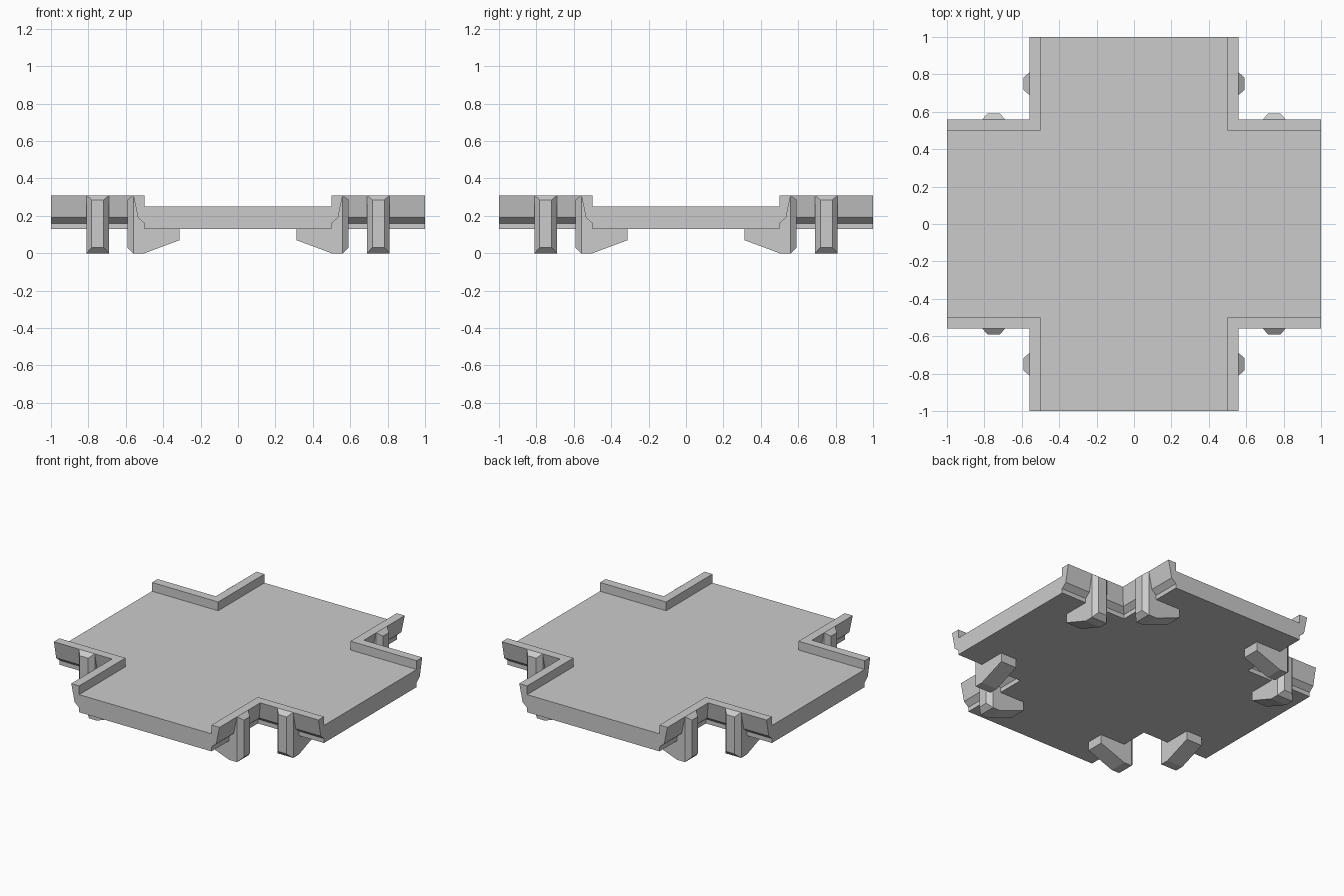
import bpy, bmesh
from math import pi
from mathutils import Matrix

if "Cube" in bpy.data.objects:
    bpy.data.objects.remove(bpy.data.objects["Cube"])


def finish(bm, name):
    bmesh.ops.recalc_face_normals(bm, faces=bm.faces)
    mesh = bpy.data.meshes.new(name)
    bm.to_mesh(mesh)
    bm.free()
    obj = bpy.data.objects.new(name, mesh)
    bpy.context.collection.objects.link(obj)
    return obj


# Cross-shaped platform: edge profile as (arm half-width, height)
PROFILE = [(0.5, 0.13), (0.5, 0.16), (0.535, 0.19), (0.56, 0.31),
           (0.5, 0.31), (0.5, 0.25)]


def cross_ring(bm, w, z):
    pts = []
    quarter = [(1, -w), (1, w), (w, w)]
    for k in range(4):
        for x, y in quarter:
            for _ in range(k):
                x, y = -y, x
            pts.append((x, y, z))
    return [bm.verts.new(p) for p in pts]


bm = bmesh.new()
rings = [cross_ring(bm, w, z) for w, z in PROFILE]
bm.faces.new(rings[0])
bm.faces.new(rings[-1])
for a, b in zip(rings, rings[1:]):
    for i in range(12):
        if i % 3:  # sides only; arm ends are capped below
            j = (i + 1) % 12
            bm.faces.new((a[i], a[j], b[j], b[i]))
for i in range(0, 12, 3):
    bm.faces.new([r[i] for r in rings] + [r[i + 1] for r in reversed(rings)])
finish(bm, "cross_platform")

# Support bracket: side profile as (outward distance, height)
SIDE = [(0.56, 0.31), (0.56, 0.0), (0.5, 0.0), (0.313, 0.07),
        (0.313, 0.14), (0.49, 0.14), (0.525, 0.30)]


def bracket(name, along, angle):
    bm = bmesh.new()
    left, right = ([bm.verts.new((u, along + s * 0.06, z)) for u, z in SIDE]
                   for s in (-1, 1))
    bm.faces.new(left)
    bm.faces.new(right)
    n = len(SIDE)
    for i in range(1, n):
        j = (i + 1) % n
        bm.faces.new((left[i], left[j], right[j], right[i]))
    # bevelled outer face
    base = [left[0], left[1], right[1], right[0]]
    tip = [bm.verts.new((0.592, along + v, z)) for v, z in
           ((-0.032, 0.285), (-0.032, 0.032), (0.032, 0.032), (0.032, 0.285))]
    bm.faces.new(tip)
    for i in range(4):
        j = (i + 1) % 4
        bm.faces.new((base[i], base[j], tip[j], tip[i]))
    bm.transform(Matrix.Rotation(angle, 4, 'Z'))
    finish(bm, name)


for k in range(4):
    for s in (-1, 1):
        bracket(f"support_bracket_{k * 2 + (s > 0) + 1}", s * 0.75, k * pi / 2)
